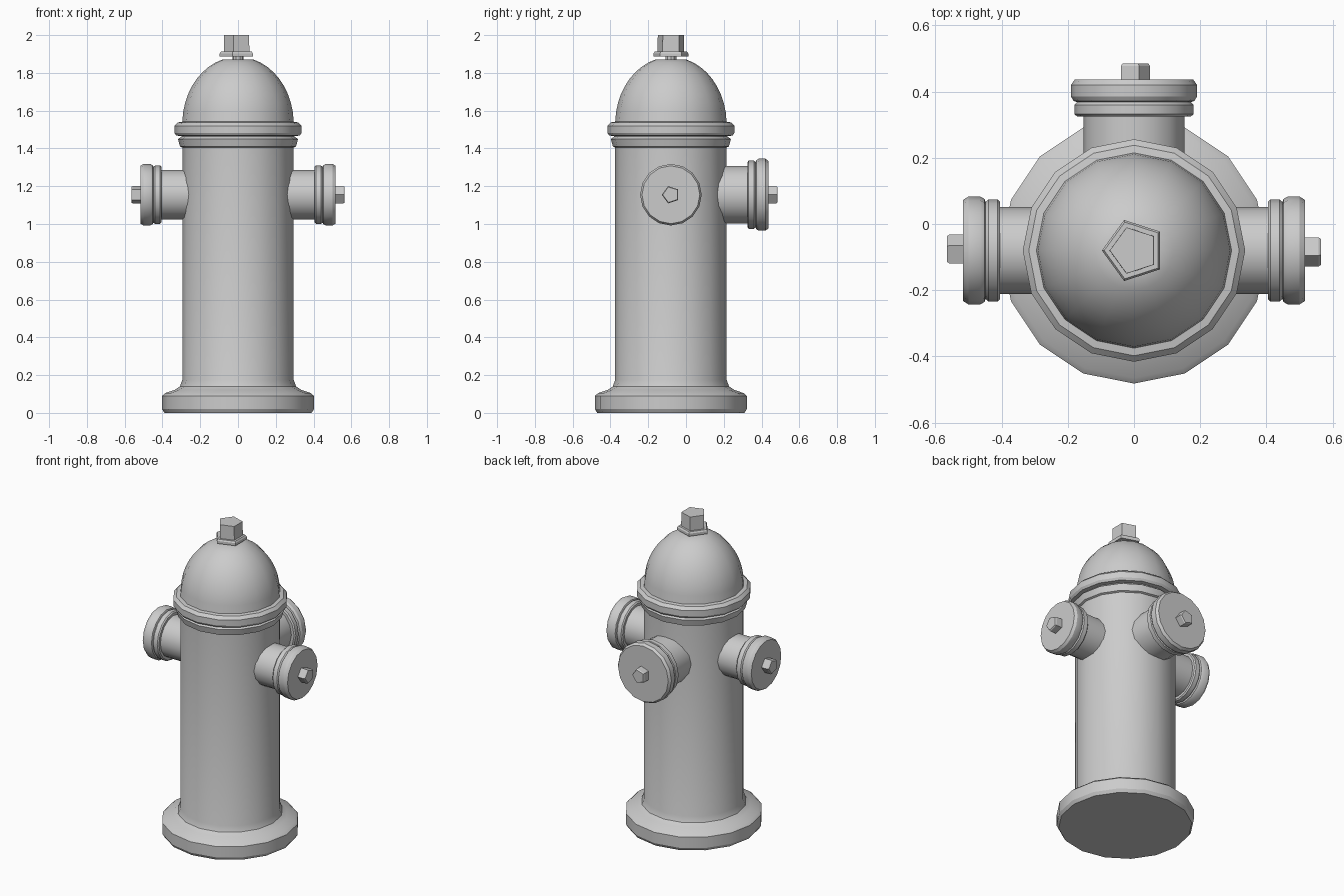
import bpy, bmesh, math
from mathutils import Matrix, Vector

if "Cube" in bpy.data.objects:
    bpy.data.objects.remove(bpy.data.objects["Cube"])

CY = -0.08          # y of the main axis
PORT_Z = 1.155      # height of the outlet axes

paint = bpy.data.materials.new("grey_paint")
paint.diffuse_color = (0.6, 0.6, 0.6, 1)
paint.use_nodes = True
paint.node_tree.nodes["Principled BSDF"].inputs["Base Color"].default_value = paint.diffuse_color


def lathe(name, profile, sides=16, start=0.0, matrix=Matrix()):
    """Closed solid from (radius, height) points turned about local z."""
    bm = bmesh.new()
    rings = []
    for r, z in profile:
        rings.append([bm.verts.new((r * math.cos(start + 2 * math.pi * i / sides),
                                    r * math.sin(start + 2 * math.pi * i / sides), z))
                      for i in range(sides)])
    for a, b in zip(rings, rings[1:]):
        for i in range(sides):
            k = (i + 1) % sides
            bm.faces.new((a[i], a[k], b[k], b[i]))
    bm.faces.new(rings[0][::-1])
    bm.faces.new(rings[-1])
    bm.transform(matrix)
    bmesh.ops.recalc_face_normals(bm, faces=bm.faces)
    me = bpy.data.meshes.new(name)
    bm.to_mesh(me)
    bm.free()
    me.materials.append(paint)
    ob = bpy.data.objects.new(name, me)
    bpy.context.collection.objects.link(ob)
    bpy.ops.object.select_all(action='DESELECT')
    ob.select_set(True)
    bpy.context.view_layer.objects.active = ob
    bpy.ops.object.shade_smooth_by_angle(angle=math.radians(30))
    return ob


axis = Matrix.Translation((0, CY, 0))

# Base flange, barrel and collar
lathe("barrel", [(0.39, 0), (0.402, 0.02), (0.402, 0.09), (0.385, 0.105), (0.335, 0.122),
                 (0.308, 0.14), (0.295, 0.175), (0.295, 1.405), (0.307, 1.41),
                 (0.318, 1.45), (0.30, 1.462), (0.30, 1.475)], matrix=axis)

# Domed bonnet with its rim
dome = [(0.295 * math.cos(t), 1.53 + 0.355 * math.sin(t))
        for t in (math.radians(2 + 72.3 * i / 9) for i in range(10))]
lathe("bonnet", [(0.29, 1.465), (0.327, 1.468), (0.336, 1.482), (0.336, 1.52),
                 (0.318, 1.538), (0.295, 1.5415)] + dome, matrix=axis)

# Five-sided operating nut on a short hidden neck
lathe("nut_neck", [(0.03, 1.86), (0.03, 1.89)], 10, matrix=axis)
lathe("operating_nut", [(0.097, 1.886), (0.097, 1.903), (0.09, 1.912), (0.074, 1.912),
                        (0.073, 2.0)], 5, math.pi, axis)

# Outlets: neck, cap and five-sided cap nut, pointing right, back and left
to_x = Matrix(((0, 0, 1), (-1, 0, 0), (0, -1, 0))).to_4x4()
for side, turn, k in (("right", 0, 1.0), ("back", 90, 1.17), ("left", 180, 1.0)):
    m = (Matrix.Translation((0, CY, PORT_Z))
         @ Matrix.Rotation(math.radians(turn), 4, 'Z') @ to_x)
    lathe(side + "_outlet_neck", [(0.131 * k, 0.2), (0.131 * k, 0.42)], matrix=m)
    lathe(side + "_outlet_cap",
          [(r * k, z) for r, z in ((0.147, 0.405), (0.154, 0.412), (0.154, 0.44), (0.147, 0.448),
                                   (0.156, 0.452), (0.163, 0.465), (0.163, 0.5), (0.153, 0.516))],
          matrix=m)
    lathe(side + "_cap_nut", [(0.048, 0.5), (0.048, 0.558), (0.043, 0.565)], 5, matrix=m)
